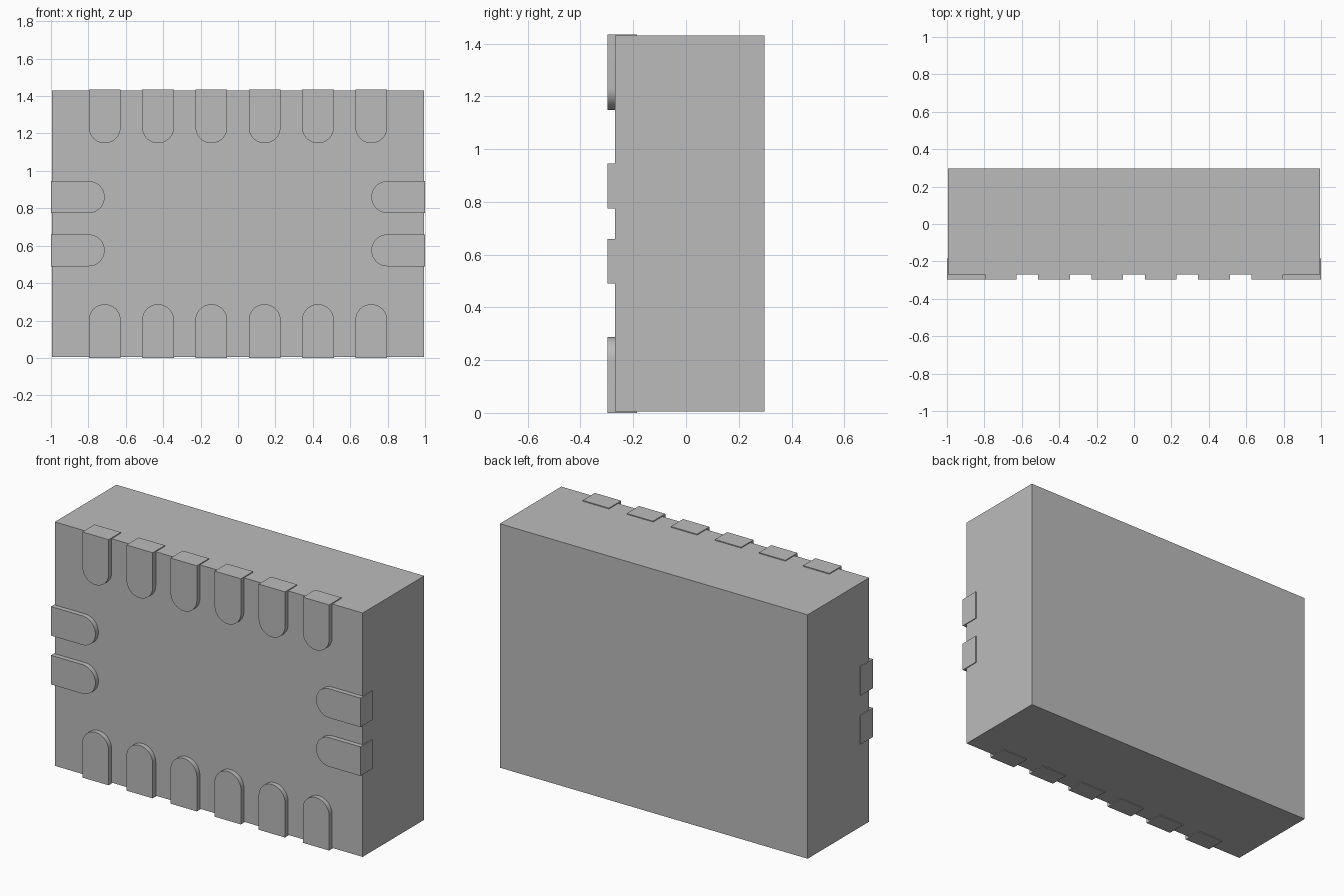
import bpy
import bmesh
from math import pi, sin, cos
from mathutils import Matrix, Vector

WIDTH, HEIGHT = 2.0, 1.435        # overall size, contacts included
FRONT, FACE, BACK = -0.298, -0.27, 0.298
LIP_END = -0.185                  # how far each contact wraps back
LIP = 0.005                       # thickness of the wrapped part
PITCH, RADIUS, LENGTH = 0.285, 0.085, 0.287

cube = bpy.data.objects.get("Cube")
if cube:
    bpy.data.objects.remove(cube)

grey = bpy.data.materials.new("plain grey")
grey.use_nodes = True
colour = (0.5, 0.5, 0.5, 1)
grey.diffuse_color = colour
grey.node_tree.nodes["Principled BSDF"].inputs["Base Color"].default_value = colour


def add_object(name, bm):
    bmesh.ops.recalc_face_normals(bm, faces=bm.faces)
    mesh = bpy.data.meshes.new(name)
    bm.to_mesh(mesh)
    bm.free()
    mesh.materials.append(grey)
    obj = bpy.data.objects.new(name, mesh)
    bpy.context.collection.objects.link(obj)
    return obj


def add_box(bm, low, high):
    low, high = Vector(low), Vector(high)
    matrix = Matrix.Translation((low + high) / 2) @ Matrix.Diagonal((*(high - low), 1))
    bmesh.ops.create_cube(bm, size=1, matrix=matrix)


def add_contact(name, angle, reach, offset):
    """Round-ended contact, made at the bottom edge and turned about y."""
    bm = bmesh.new()
    # Front pad outline: straight sides with a half-round inner end
    steps = 24
    outline = [(-RADIUS, 0), (RADIUS, 0)]
    outline += [(RADIUS * cos(pi * i / steps), LENGTH - RADIUS + RADIUS * sin(pi * i / steps))
                for i in range(steps + 1)]
    pad = bm.faces.new([bm.verts.new((x, FRONT, z)) for x, z in outline])
    new = bmesh.ops.extrude_face_region(bm, geom=[pad])["geom"]
    verts = [v for v in new if isinstance(v, bmesh.types.BMVert)]
    bmesh.ops.translate(bm, verts=verts, vec=(0, FACE - FRONT, 0))
    # Thin lip wrapped around the body edge
    add_box(bm, (-RADIUS, FACE, 0), (RADIUS, LIP_END, LIP))
    # Move to its edge, turn about the centre, then raise
    bm.transform(Matrix.Translation((0, 0, HEIGHT / 2))
                 @ Matrix.Rotation(angle, 4, 'Y')
                 @ Matrix.Translation((offset, 0, -reach)))
    obj = add_object(name, bm)
    bpy.ops.object.select_all(action='DESELECT')
    obj.select_set(True)
    bpy.context.view_layer.objects.active = obj
    bpy.ops.object.shade_smooth_by_angle()


# Body block
body = bmesh.new()
add_box(body, (-WIDTH / 2 + LIP, FACE, LIP), (WIDTH / 2 - LIP, BACK, HEIGHT - LIP))
add_object("body", body)

# Rows of contacts along all four edges
rows = [("bottom", 0, HEIGHT / 2, 6), ("right", pi / 2, WIDTH / 2, 2),
        ("top", pi, HEIGHT / 2, 6), ("left", -pi / 2, WIDTH / 2, 2)]
for side, angle, reach, count in rows:
    for i in range(count):
        add_contact(f"{side}_contact_{i + 1}", angle, reach, (i - (count - 1) / 2) * PITCH)
